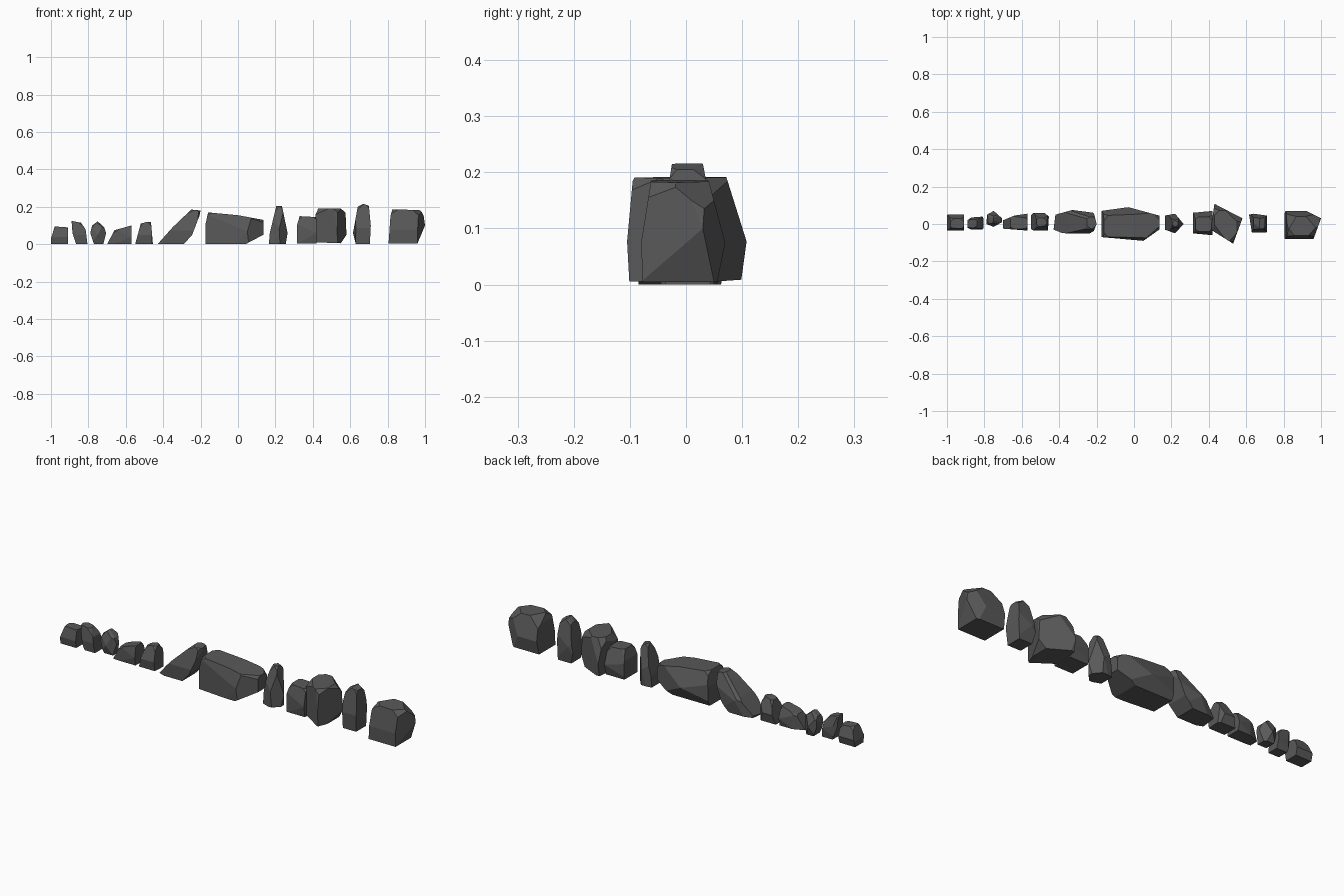
import bpy, bmesh, math, random
from itertools import combinations
from mathutils import Vector, Matrix
from mathutils.geometry import convex_hull_2d

if "Cube" in bpy.data.objects:
    bpy.data.objects.remove(bpy.data.objects["Cube"])

random.seed(4)
stone = bpy.data.materials.new("dark grey stone")
stone.diffuse_color = (0.1, 0.1, 0.1, 1)
stone.use_nodes = True
stone.node_tree.nodes["Principled BSDF"].inputs["Base Color"].default_value = stone.diffuse_color


def outline_planes(points, a, b):
    """Half-spaces bounding a convex outline drawn in axes a, b."""
    pts = [Vector(points[i]) for i in convex_hull_2d([Vector(p) for p in points])]
    mid = sum(pts, Vector((0, 0))) / len(pts)
    planes = []
    for p, q in zip(pts, pts[1:] + pts[:1]):
        n2 = Vector((q.y - p.y, p.x - q.x)).normalized()
        if n2.dot(mid - p) > 0:
            n2 = -n2
        n = Vector((0, 0, 0))
        n[a], n[b] = n2
        planes.append((n, n2.dot(p)))
    return planes


def corners(planes):
    """Corner points of the solid inside all half-spaces."""
    out = []
    for trio in combinations(planes, 3):
        m = Matrix([t[0] for t in trio])
        if abs(m.determinant()) < 1e-4:
            continue
        v = m.inverted() @ Vector([t[1] for t in trio])
        if all(n.dot(v) <= d + 1e-5 for n, d in planes) and all((v - o).length > 1e-4 for o in out):
            out.append(v)
    return out


def rock(name, front, top, lean=(0.15, 0.25), under=(0.08, 0.12), chip=0.07):
    """Rock from a front profile (x, z), a plan (x, y), side lean and chipped corners."""
    ys = [p[1] for p in top]
    y0, y1 = min(ys), max(ys)
    w = y1 - y0
    h = max(p[1] for p in front)
    side = [(y0 + under[0] * w, 0), (y1 - under[1] * w, 0), (y1, h * 0.4),
            (y1 - lean[1] * w, h), (y0 + lean[0] * w, h), (y0, h * 0.4)]
    planes = outline_planes(front, 0, 2) + outline_planes(top, 0, 1) + outline_planes(side, 1, 2)
    pts = corners(planes)
    # knock off the four upper corners
    for sx in (-1, 1):
        for sy in (-1, 1):
            n = Vector((sx * random.uniform(0.6, 1.1), sy * random.uniform(0.6, 1.1),
                        random.uniform(0.8, 1.4))).normalized()
            planes.append((n, max(n.dot(p) for p in pts) - chip * min(w, h) * random.uniform(0.7, 1.4)))
    bm = bmesh.new()
    for p in corners(planes):
        bm.verts.new(p)
    bmesh.ops.convex_hull(bm, input=bm.verts[:])
    bmesh.ops.dissolve_limit(bm, angle_limit=0.03, verts=bm.verts[:], edges=bm.edges[:])
    bmesh.ops.recalc_face_normals(bm, faces=bm.faces[:])
    me = bpy.data.meshes.new(name)
    bm.to_mesh(me)
    bm.free()
    me.materials.append(stone)
    bpy.context.collection.objects.link(bpy.data.objects.new(name, me))


# small stones on the left
rock("stone_end_left", [(-1, 0), (-.91, 0), (-.91, .09), (-.98, .095), (-1, .03)],
     [(-1, -.035), (-.91, -.035), (-.91, .05), (-1, .05)])
rock("stone_tilted", [(-.865, 0), (-.805, 0), (-.815, .08), (-.84, .115), (-.89, .125), (-.885, .06)],
     [(-.89, -.02), (-.87, -.03), (-.805, -.03), (-.805, .04), (-.87, .035), (-.89, .02)])
rock("pebble", [(-.77, 0), (-.72, 0), (-.705, .06), (-.715, .09), (-.75, .122), (-.78, .1), (-.79, .06)],
     [(-.79, 0), (-.75, -.015), (-.705, .01), (-.705, .03), (-.75, .07), (-.785, .05)], (.25, .35), (.2, .2))
rock("wedge_stone", [(-.7, 0), (-.57, 0), (-.57, .1), (-.66, .075)],
     [(-.7, -.025), (-.57, -.035), (-.57, .055), (-.64, .045), (-.7, .02)], (.12, .25))
rock("pointed_stone", [(-.55, 0), (-.455, 0), (-.465, .118), (-.485, .12), (-.52, .11)],
     [(-.55, -.035), (-.46, -.035), (-.455, .04), (-.48, .06), (-.55, .06)], (.25, .3))
# large middle boulders
rock("leaning_boulder", [(-.43, 0), (-.29, 0), (-.245, .05), (-.205, .155), (-.2, .18), (-.25, .185), (-.35, .09)],
     [(-.43, -.03), (-.38, -.05), (-.22, -.05), (-.2, 0), (-.215, .06), (-.33, .075), (-.42, .05)],
     (.2, .3), (.05, .1), .05)
rock("main_boulder", [(-.175, 0), (.04, 0), (.135, .05), (.135, .13), (0, .155), (-.16, .17), (-.175, .1)],
     [(-.175, -.07), (.05, -.09), (.135, -.03), (.135, .045), (-.03, .09), (-.175, .07)],
     (.12, .25), (.03, .2), .06)
rock("slim_stone", [(.165, 0), (.255, 0), (.265, .06), (.235, .205), (.205, .205), (.17, .06)],
     [(.165, -.03), (.22, -.05), (.265, 0), (.22, .055), (.165, .045)], (.32, .32), (.05, .05))
# clustered boulders on the right
rock("low_boulder", [(.315, .005), (.42, .005), (.42, .145), (.33, .15), (.315, .1)],
     [(.315, -.05), (.42, -.06), (.42, .07), (.315, .06)])
rock("corner_boulder", [(.415, .01), (.55, .005), (.58, .05), (.575, .17), (.55, .19), (.43, .192), (.415, .16)],
     [(.43, .108), (.41, -.03), (.53, -.105), (.58, .03)], (.05, .17), (.02, .05))
rock("tall_stone", [(.63, 0), (.705, 0), (.71, .1), (.7, .205), (.67, .216), (.64, .2), (.615, .06)],
     [(.615, .05), (.63, -.045), (.71, -.045), (.71, .045), (.64, .055)], (.2, .25))
rock("end_boulder", [(.805, .005), (.96, .005), (1, .1), (.99, .17), (.97, .182), (.825, .187), (.815, .15)],
     [(.805, -.08), (.96, -.08), (1, .03), (.92, .07), (.805, .07)], (.12, .2), (.02, .1), .14)
